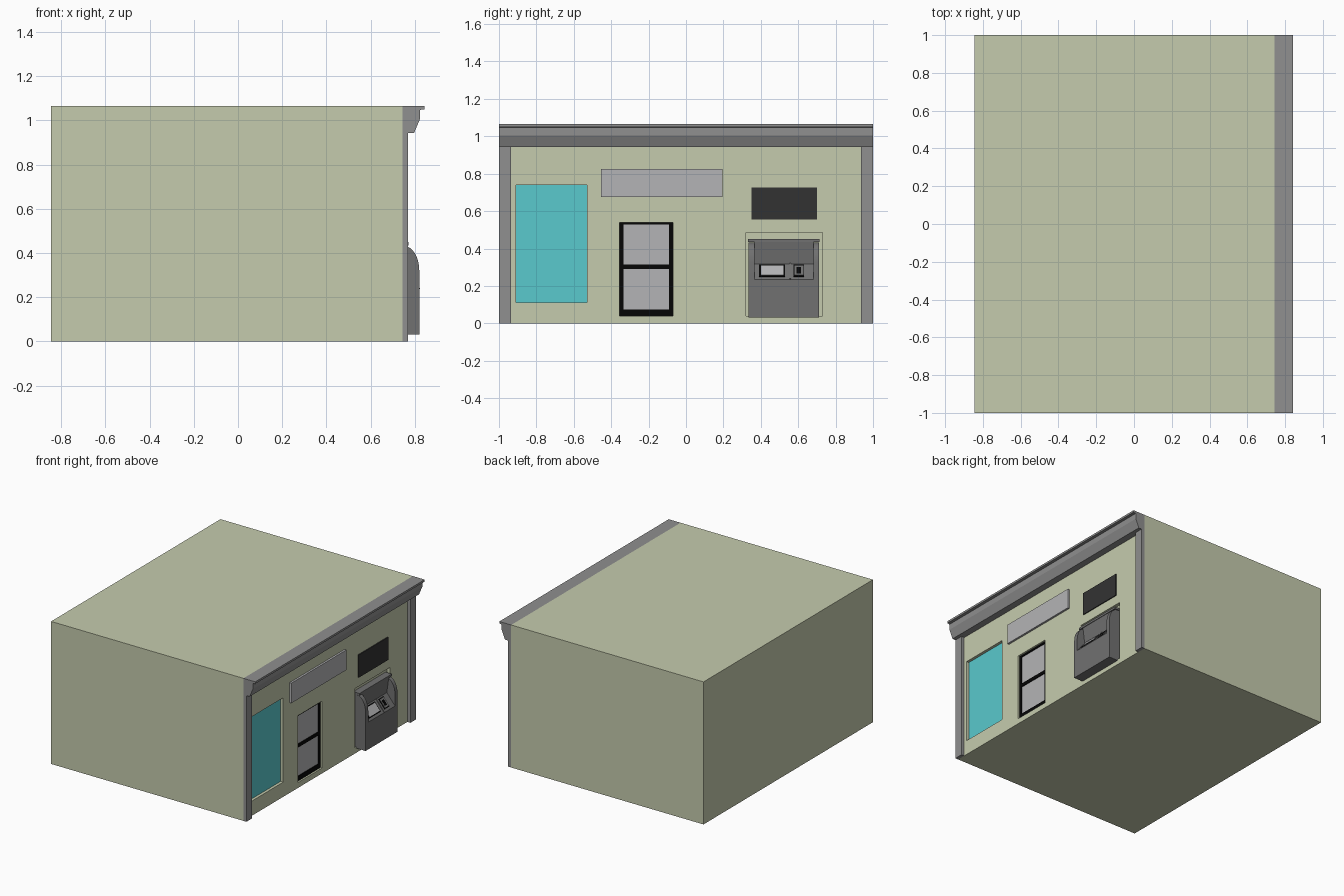
import bpy, bmesh, math
from mathutils import Vector

if "Cube" in bpy.data.objects:
    bpy.data.objects.remove(bpy.data.objects["Cube"])


def material(name, rgb):
    m = bpy.data.materials.new(name)
    m.diffuse_color = tuple((c / 255) ** 2.2 for c in rgb) + (1,)
    m.use_nodes = True
    m.node_tree.nodes["Principled BSDF"].inputs["Base Color"].default_value = m.diffuse_color
    return m


GREEN = material("pale_green", (196, 202, 172))
TEAL = material("teal_glass", (90, 200, 204))
BLACK = material("black", (14, 14, 14))
DARK = material("charcoal", (54, 54, 54))
MID = material("mid_grey", (142, 142, 142))
STEEL = material("steel_grey", (112, 112, 112))
LIGHT = material("light_grey", (178, 178, 180))


def finish(name, bm, mat):
    bmesh.ops.recalc_face_normals(bm, faces=bm.faces)
    mesh = bpy.data.meshes.new(name)
    bm.to_mesh(mesh)
    bm.free()
    ob = bpy.data.objects.new(name, mesh)
    bpy.context.collection.objects.link(ob)
    mesh.materials.append(mat)
    return ob


def add_prism(bm, profile, y0, y1):
    """Extrude an (x, z) profile along y."""
    face = bm.faces.new([bm.verts.new((x, y0, z)) for x, z in profile])
    ext = bmesh.ops.extrude_face_region(bm, geom=[face])
    verts = [g for g in ext["geom"] if isinstance(g, bmesh.types.BMVert)]
    bmesh.ops.translate(bm, verts=verts, vec=(0, y1 - y0, 0))


def prism(name, profile, spans, mat):
    bm = bmesh.new()
    for y0, y1 in spans:
        add_prism(bm, profile, y0, y1)
    return finish(name, bm, mat)


def boxes(name, x0, x1, rects, mat):
    """Boxes between x0 and x1, one per (y0, y1, z0, z1) rectangle."""
    bm = bmesh.new()
    for y0, y1, z0, z1 in rects:
        add_prism(bm, [(x0, z0), (x1, z0), (x1, z1), (x0, z1)], y0, y1)
    return finish(name, bm, mat)


WALL, BACK, H = 0.745, 0.72, 1.065
WINDOW = (-0.91, -0.53, 0.11, 0.74)
DOOR = (-0.355, -0.07, 0.04, 0.54)
NICHE = (0.32, 0.73, 0.04, 0.485)

# Building block with shallow recesses in its shop front
building = boxes("building", -0.845, WALL, [(-1, 1, 0, H)], GREEN)
cutter = boxes("recess_cutter", BACK, 0.80, [WINDOW, DOOR, NICHE], GREEN)
cutter.hide_render = True
mod = building.modifiers.new("recesses", "BOOLEAN")
mod.object = cutter
mod.operation = "DIFFERENCE"
mod.solver = "EXACT"
bpy.context.view_layer.objects.active = building
bpy.ops.object.modifier_apply(modifier=mod.name)
bpy.data.objects.remove(cutter)

# Corner pillars and cornice
boxes("pillars", WALL, 0.77, [(s * 0.9675 - 0.0325, s * 0.9675 + 0.0325, 0, 0.945)
                              for s in (-1, 1)], MID)
prism("cornice", [(WALL, 0.942), (0.796, 0.942), (0.823, 1.005), (0.823, 1.047),
                  (0.843, 1.05), (0.843, H), (WALL, H)], [(-1, 1)], MID)

# Window, sign boards
boxes("window_glass", BACK, BACK + 0.004, [WINDOW], TEAL)
boxes("sign_board", WALL, 0.76, [(-0.455, 0.195, 0.675, 0.825)], LIGHT)
boxes("dark_panel", WALL, 0.752, [(0.35, 0.70, 0.555, 0.725)], DARK)

# Door frame bars and panes
y0, y1, z0, z1 = DOOR
boxes("door_frame", BACK, BACK + 0.012,
      [(y0, y0 + 0.02, z0, z1), (y1 - 0.02, y1, z0, z1),
       (y0 + 0.02, y1 - 0.02, z0, 0.075), (y0 + 0.02, y1 - 0.02, 0.29, 0.315),
       (y0 + 0.02, y1 - 0.02, z1 - 0.013, z1)], BLACK)
boxes("door_panes", BACK, BACK + 0.006,
      [(y0 + 0.02, y1 - 0.02, 0.075, 0.29),
       (y0 + 0.02, y1 - 0.02, 0.315, z1 - 0.013)], LIGHT)

# Cash machine: rounded cheeks either side of a scooped body
arc = [(0.75 + 0.07 * math.cos(a), 0.32 + 0.112 * math.sin(a))
       for a in [math.radians(90 * i / 8) for i in range(9)]]
cheeks = prism("machine_cheeks", [(BACK, 0.032), (0.82, 0.032)] + arc + [(BACK, 0.432)],
               [(0.335, 0.367), (0.683, 0.712)], STEEL)
bpy.context.view_layer.objects.active = cheeks
cheeks.select_set(True)
bpy.ops.object.shade_smooth_by_angle(angle=math.radians(30))
shelf_low, shelf_top = Vector((0.82, 0.235)), Vector((0.752, 0.318))
prism("machine_body", [(BACK, 0.032), (0.82, 0.032), shelf_low, shelf_top,
                       (0.768, 0.434), (BACK, 0.434)], [(0.367, 0.683)], STEEL)
boxes("machine_cap", BACK, 0.772, [(0.332, 0.715, 0.434, 0.45)], STEEL)

# Sloping control shelf: plates laid on the slope
slope = shelf_top - shelf_low
normal = Vector((slope.y, -slope.x)).normalized()


def plate(name, ya, yb, t0, t1, height, mat):
    a, b = shelf_low + slope * t0, shelf_low + slope * t1
    prism(name, [a, b, b + normal * height, a + normal * height], [(ya, yb)], mat)


plate("shelf_divider", 0.553, 0.561, 0.0, 1.0, 0.006, STEEL)
plate("screen_bezel", 0.390, 0.530, 0.16, 0.92, 0.003, BLACK)
plate("screen", 0.400, 0.522, 0.24, 0.84, 0.005, LIGHT)
plate("keypad_bezel", 0.575, 0.632, 0.16, 0.92, 0.003, BLACK)
plate("keypad_plate", 0.580, 0.627, 0.23, 0.85, 0.005, STEEL)
plate("card_slot", 0.592, 0.615, 0.34, 0.74, 0.007, BLACK)
